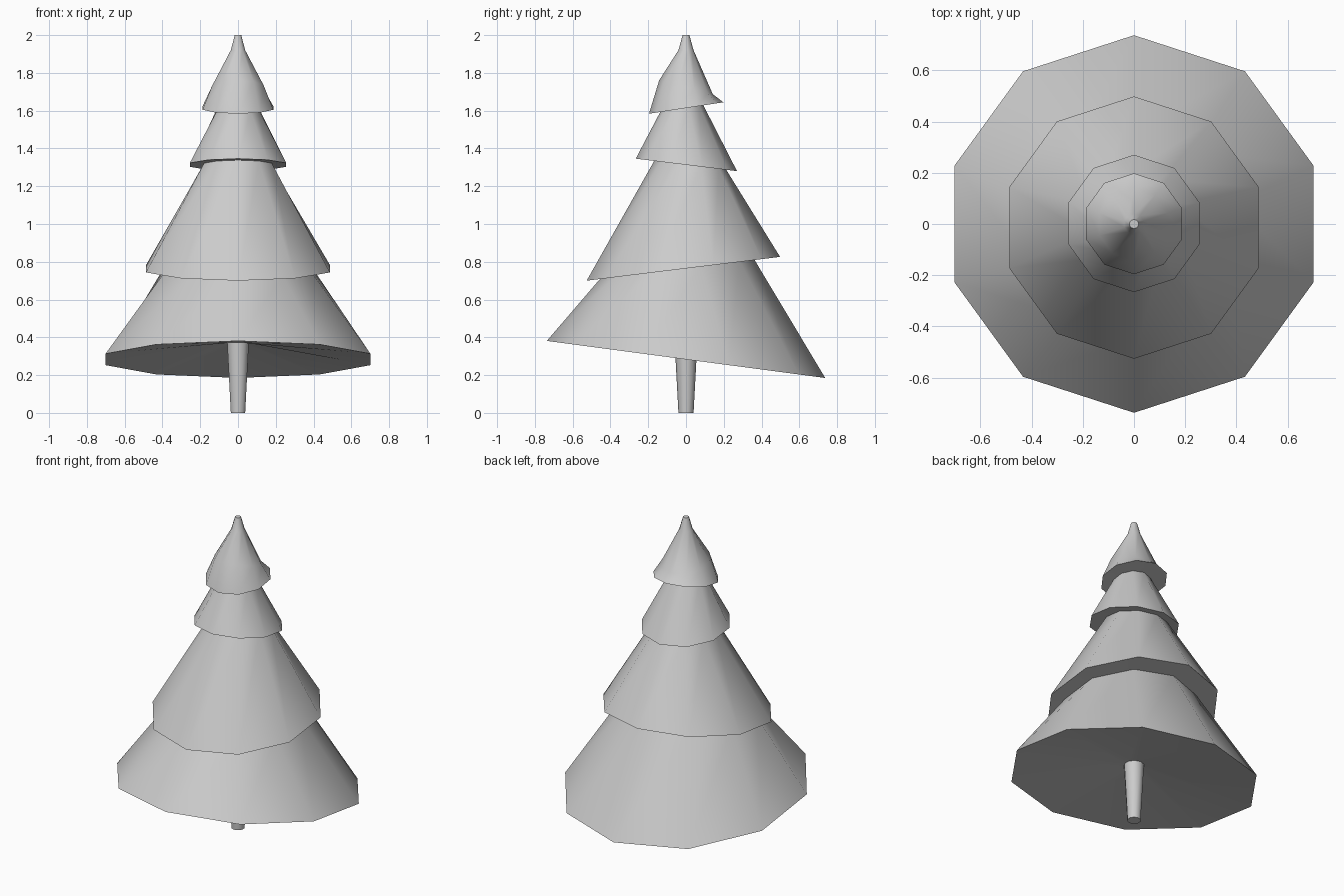
import bpy, bmesh, math

if "Cube" in bpy.data.objects:
    bpy.data.objects.remove(bpy.data.objects["Cube"])

SIDES = 10


def loft(name, rings, cap_start, cap_end):
    """Skin a stack of tilted ten-sided rings: (radius, centre y, centre z, slope of z along y)."""
    bm = bmesh.new()
    loops = []
    for r, cy, cz, slope in rings:
        loop = []
        for i in range(SIDES):
            a = math.pi / 2 + i * 2 * math.pi / SIDES
            dy = r * math.sin(a)
            loop.append(bm.verts.new((r * math.cos(a), cy + dy, cz + slope * dy)))
        loops.append(loop)
    for lo, hi in zip(loops, loops[1:]):
        for i in range(SIDES):
            j = (i + 1) % SIDES
            bm.faces.new((lo[i], lo[j], hi[j], hi[i]))
    if cap_start:
        bm.faces.new(loops[0][::-1])
    if cap_end:
        bm.faces.new(loops[-1])
    me = bpy.data.meshes.new(name)
    bm.to_mesh(me)
    bm.free()
    ob = bpy.data.objects.new(name, me)
    bpy.context.collection.objects.link(ob)
    bpy.ops.object.select_all(action='DESELECT')
    ob.select_set(True)
    bpy.context.view_layer.objects.active = ob
    bpy.ops.object.shade_smooth_by_angle(angle=math.radians(50))
    return ob


# Tapered trunk, open where it joins the foliage
trunk_top = (0.06, 0, 0.37, 0)
loft("trunk", [(0.04, 0, 0, 0), trunk_top], True, False)

# Foliage: each tilted skirt rim is followed by the narrow ring tucked under the next skirt
loft("foliage", [
    trunk_top,
    (0.737, 0.0, 0.283, -0.133),     # bottom skirt
    (0.405, -0.045, 0.765, 0.123),
    (0.512, -0.014, 0.763, 0.123),   # second skirt
    (0.188, 0.022, 1.315, -0.123),
    (0.268, 0.002, 1.313, -0.123),   # third skirt
    (0.113, -0.022, 1.613, 0.154),
    (0.197, 0.001, 1.614, 0.154),    # top skirt
    (0.142, 0.0, 1.724, -0.26),
    (0.04, 0.0, 1.92, 0.0),          # tip
    (0.018, 0.0, 2.0, 0.0),
], False, True)
